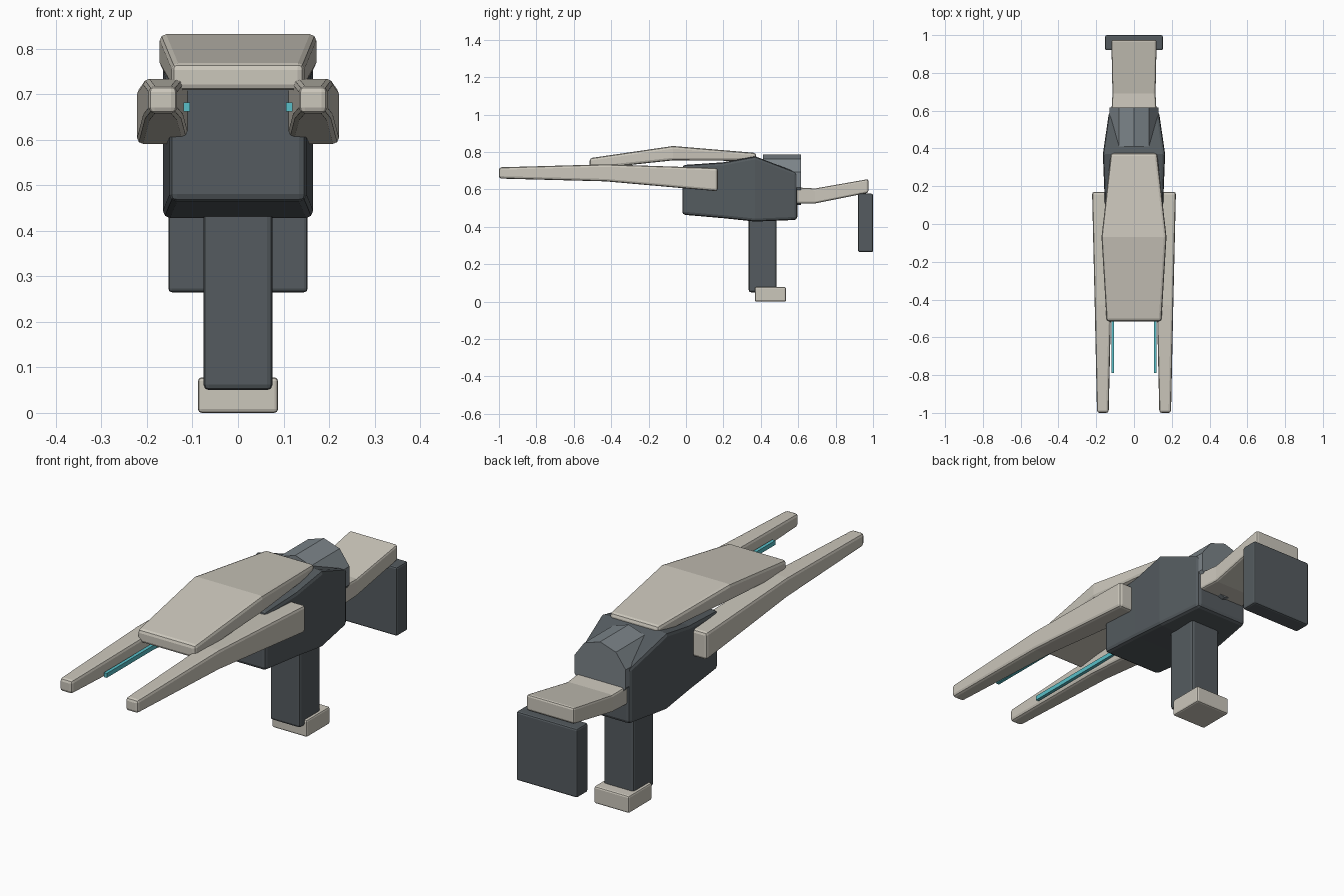
import bpy, bmesh, math

if "Cube" in bpy.data.objects:
    bpy.data.objects.remove(bpy.data.objects["Cube"])


def material(name, rgb):
    m = bpy.data.materials.new(name)
    m.diffuse_color = (*rgb, 1)
    m.use_nodes = True
    m.node_tree.nodes["Principled BSDF"].inputs["Base Color"].default_value = m.diffuse_color
    return m


CREAM = material("cream", (0.60, 0.57, 0.50))
DARK = material("charcoal", (0.09, 0.105, 0.115))
STEEL = material("steel", (0.20, 0.23, 0.25))
GLOW = material("teal", (0.10, 0.52, 0.58))


def finish(ob, mat, bevel):
    ob.data.materials.append(mat)
    if bevel:
        mod = ob.modifiers.new("Bevel", 'BEVEL')
        mod.width, mod.segments = bevel, 2
        mod.limit_method = 'ANGLE'
        mod.angle_limit = math.radians(40)
    return ob


def loft(name, sections, mat, bevel=0.0):
    """Skin rectangular sections (y, x0, x1, z0, z1) running along y."""
    bm = bmesh.new()
    rings = [[bm.verts.new(p) for p in
              ((x0, y, z0), (x1, y, z0), (x1, y, z1), (x0, y, z1))]
             for y, x0, x1, z0, z1 in sections]
    for a, b in zip(rings, rings[1:]):
        for i in range(4):
            j = (i + 1) % 4
            bm.faces.new((a[i], a[j], b[j], b[i]))
    bm.faces.new(rings[0])
    bm.faces.new(rings[-1])
    bmesh.ops.recalc_face_normals(bm, faces=bm.faces)
    me = bpy.data.meshes.new(name)
    bm.to_mesh(me)
    bm.free()
    ob = bpy.data.objects.new(name, me)
    bpy.context.collection.objects.link(ob)
    return finish(ob, mat, bevel)


def centred(name, sections, mat, bevel=0.0):
    """Loft with half widths: (y, half width, z0, z1)."""
    return loft(name, [(y, -w, w, z0, z1) for y, w, z0, z1 in sections], mat, bevel)


# Main body
centred("body", [(-0.02, 0.150, 0.465, 0.73), (0.20, 0.158, 0.446, 0.745),
                 (0.37, 0.165, 0.428, 0.777), (0.595, 0.132, 0.437, 0.69)], DARK, 0.016)

# Top cover plate
centred("top_plate", [(-0.515, 0.145, 0.708, 0.767), (-0.07, 0.172, 0.755, 0.832),
                      (0.375, 0.122, 0.752, 0.795)], CREAM, 0.014)

# Rear stock and butt pad
centred("stock", [(0.55, 0.122, 0.525, 0.613), (0.69, 0.114, 0.525, 0.605),
                  (0.975, 0.120, 0.582, 0.655)], CREAM, 0.01)
centred("butt_pad", [(0.92, 0.153, 0.265, 0.577), (1.0, 0.153, 0.265, 0.577)], DARK, 0.008)

# Grip and its foot
centred("grip", [(0.335, 0.076, 0.05, 0.52), (0.485, 0.076, 0.05, 0.52)], DARK, 0.012)
centred("grip_foot", [(0.368, 0.088, 0.0, 0.078), (0.535, 0.088, 0.0, 0.078)], CREAM, 0.008)

# Ten-sided drum at the back of the body
bpy.ops.mesh.primitive_cylinder_add(vertices=10, radius=0.135, depth=0.205,
                                    location=(0, 0.513, 0.652),
                                    rotation=(math.pi / 2, 0, 0))
drum = bpy.context.object
drum.name = "drum"
finish(drum, STEEL, 0)

# Side rails and glowing strips
for side, s in (("left", -1), ("right", 1)):
    rail = [(-1.0, 0.134, 0.196, 0.658, 0.718),
            (-0.43, 0.121, 0.208, 0.643, 0.734),
            (0.17, 0.107, 0.222, 0.590, 0.714)]
    loft(side + "_rail", [(y, s * a, s * b, c, d) for y, a, b, c, d in rail], CREAM, 0.013)
    loft(side + "_strip", [(y, s * 0.105, s * 0.12, 0.662, 0.682)
                           for y in (-0.79, 0.02)], GLOW)
